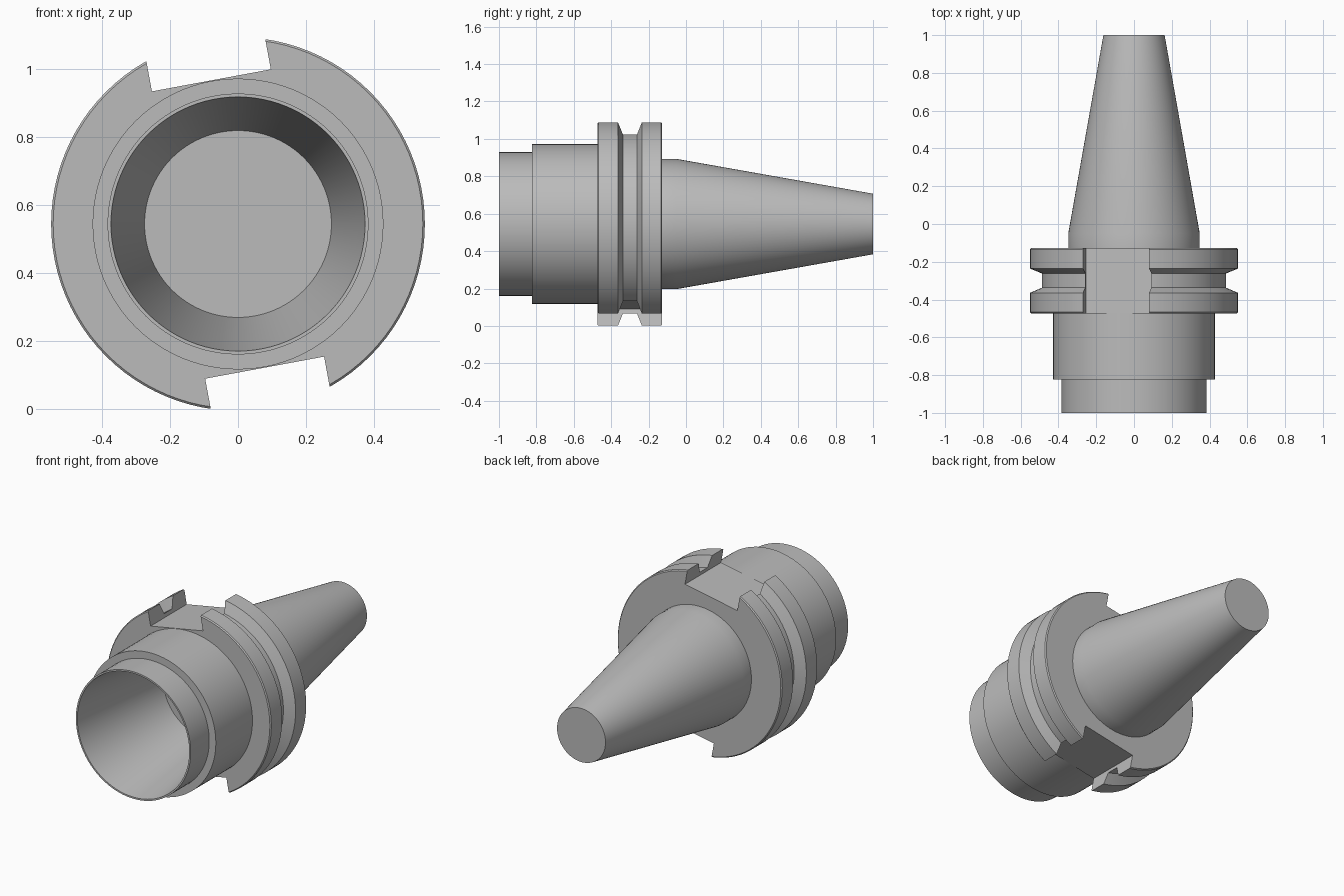
import bpy, bmesh, math
from mathutils import Matrix, Vector

if "Cube" in bpy.data.objects:
    bpy.data.objects.remove(bpy.data.objects["Cube"], do_unlink=True)

AXIS_Z = 0.545      # height of the turning axis
SEGMENTS = 96
RIM = 0.55          # flange radius
EDGE = 0.006        # small edge break on the flange

steel = bpy.data.materials.new("steel_grey")
steel.use_nodes = True
GREY = (0.5, 0.5, 0.5, 1)
steel.diffuse_color = GREY
steel.node_tree.nodes["Principled BSDF"].inputs["Base Color"].default_value = GREY


def make_object(name, bm):
    bmesh.ops.recalc_face_normals(bm, faces=bm.faces)
    mesh = bpy.data.meshes.new(name)
    bm.to_mesh(mesh)
    bm.free()
    mesh.materials.append(steel)
    obj = bpy.data.objects.new(name, mesh)
    bpy.context.collection.objects.link(obj)
    return obj


def turned(name, profile):
    """Revolve (radius, y) points around the horizontal axis."""
    bm = bmesh.new()
    verts = [bm.verts.new((r, y, AXIS_Z)) for r, y in profile]
    edges = [bm.edges.new(pair) for pair in zip(verts, verts[1:])]
    bmesh.ops.spin(bm, geom=verts + edges, cent=(0, 0, AXIS_Z), axis=(0, 1, 0),
                   angle=math.tau, steps=SEGMENTS, use_duplicate=False)
    bmesh.ops.remove_doubles(bm, verts=bm.verts, dist=0.0001)
    return make_object(name, bm)


# Tool holder: bore, nose, body, grooved flange, taper shank
holder = turned("tool_holder", [
    (0, -0.32), (0.275, -0.32), (0.374, -1),            # tapered bore
    (0.384, -1), (0.384, -0.823),                       # nose
    (0.428, -0.823), (0.428, -0.473),                   # body
    (RIM - EDGE, -0.473), (RIM, -0.473 + EDGE),         # front flange
    (RIM, -0.364), (0.487, -0.337),                     # gripper groove
    (0.487, -0.262), (RIM, -0.236),
    (RIM, -0.128 - EDGE), (RIM - EDGE, -0.128),         # rear flange
    (0.348, -0.128), (0.348, -0.05),                    # gauge collar
    (0.162, 1), (0, 1),                                 # taper shank
])

# Two opposite drive slots through the flange
FLOOR, HALF_WIDTH, TILT = 0.43, 0.178, math.radians(10.5)
bm = bmesh.new()
for turn in (0, math.pi):
    place = (Matrix.Translation((0, -0.3, AXIS_Z))
             @ Matrix.Rotation(turn - TILT, 4, "Y")
             @ Matrix.Translation((0, 0, FLOOR + 0.15))
             @ Matrix.Diagonal(Vector((HALF_WIDTH * 2, 0.5, 0.3, 1))))
    bmesh.ops.create_cube(bm, size=1, matrix=place)
cutter = make_object("drive_slot_cutter", bm)
cutter.hide_render = True

cut = holder.modifiers.new("drive_slots", "BOOLEAN")
cut.operation = "DIFFERENCE"
cut.solver = "EXACT"
cut.object = cutter
bpy.context.view_layer.update()
graph = bpy.context.evaluated_depsgraph_get()
holder_mesh = bpy.data.meshes.new_from_object(holder.evaluated_get(graph))
holder.modifiers.clear()
holder.data = holder_mesh
bpy.data.objects.remove(cutter, do_unlink=True)

# Smooth turned surfaces, crisp machined edges
bpy.ops.object.select_all(action="DESELECT")
holder.select_set(True)
bpy.context.view_layer.objects.active = holder
bpy.ops.object.shade_smooth_by_angle(angle=math.radians(20))
